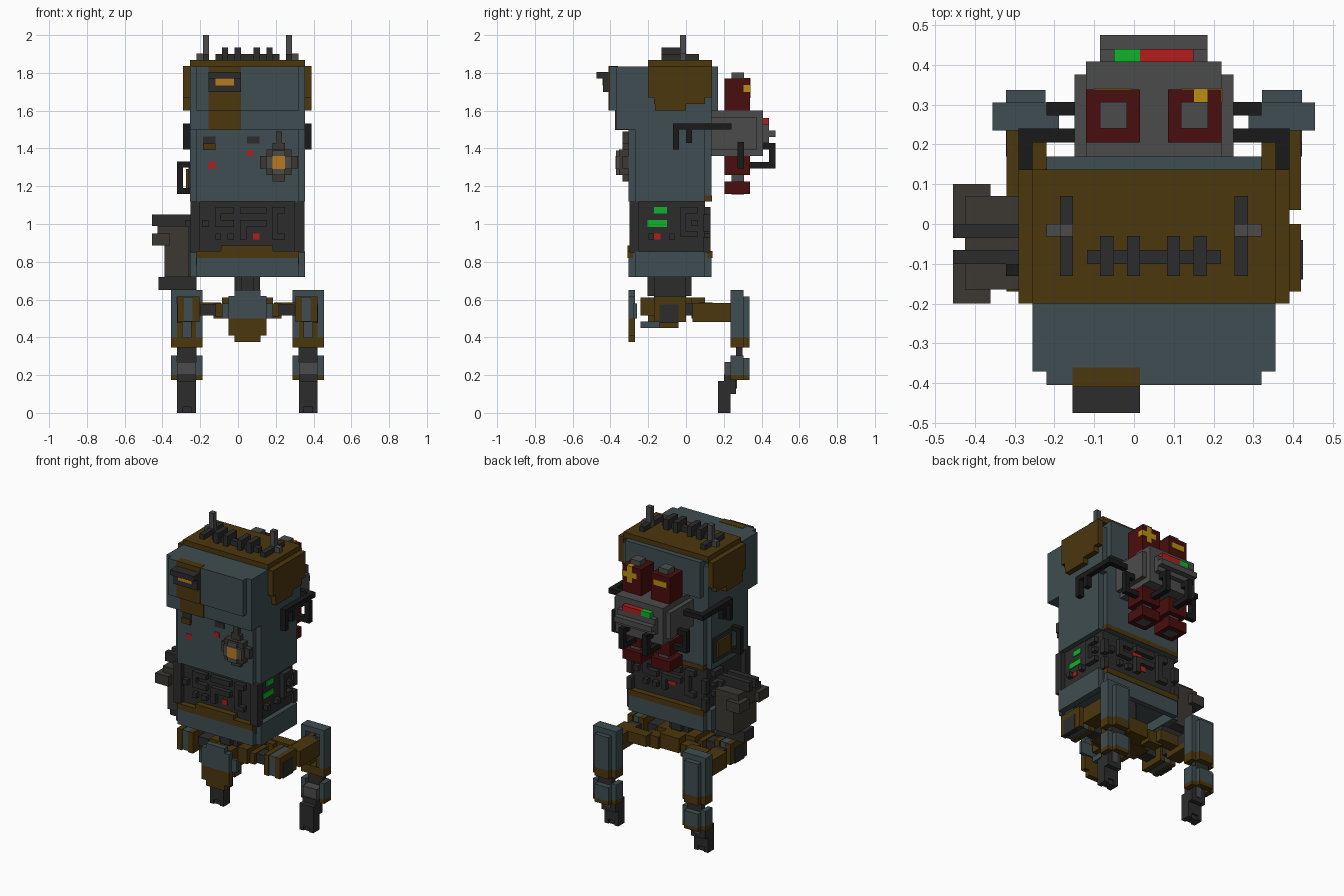
import bpy, bmesh
from mathutils import Vector

CX = 0.05  # body centre line


def mat(name, r, g, b):
    m = bpy.data.materials.new(name)
    lin = [(c / 255 / 12.92) if c < 11 else ((c / 255 + 0.055) / 1.055) ** 2.4 for c in (r, g, b)]
    m.diffuse_color = (*lin, 1)
    return m


BLUE, RUST = mat("blue_steel", 63, 77, 81), mat("rust", 75, 55, 13)
DARK, BLACK = mat("dark_iron", 44, 44, 44), mat("black_rubber", 25, 25, 25)
GREY, TAN = mat("grey_metal", 75, 75, 75), mat("worn_metal", 60, 56, 51)
RED, LAMP = mat("dark_red", 74, 13, 13), mat("red_lamp", 182, 28, 28)
GREEN, GOLD = mat("green_lamp", 14, 178, 42), mat("yellow", 186, 142, 18)
ORANGE = mat("orange_lens", 186, 122, 34)


def part(name, m, boxes, mirror=False):
    """One object from boxes given as (x0, x1, y0, y1, z0, z1)."""
    bm = bmesh.new()
    if mirror:
        boxes = boxes + [(2 * CX - b[1], 2 * CX - b[0], *b[2:]) for b in boxes]
    for x0, x1, y0, y1, z0, z1 in boxes:
        lo, hi = Vector((x0, y0, z0)), Vector((x1, y1, z1))
        for v in bmesh.ops.create_cube(bm, size=1)["verts"]:
            v.co = (lo + hi) / 2 + Vector(a * b for a, b in zip(v.co, hi - lo))
    me = bpy.data.meshes.new(name)
    bm.to_mesh(me)
    bm.free()
    me.materials.append(m)
    ob = bpy.data.objects.new(name, me)
    bpy.context.collection.objects.link(ob)
    return ob


# Torso and head shell with stepped corners
part("torso", BLUE, [(-.255, .355, -.27, .10, 1.12, 1.52), (-.22, .32, -.305, .135, 1.12, 1.52)])
part("head", BLUE, [(-.255, .355, -.37, .135, 1.5, 1.80), (-.22, .32, -.405, .17, 1.6, 1.835),
                    (-.22, .32, -.37, .135, 1.5, 1.835), (-.255, .355, -.37, .1, 1.8, 1.835)])
part("torso_rear_trim", RUST, [(-.222, .322, .10, .138, 1.12, 1.15)])
part("roof", RUST, [(-.255, .355, -.2, .137, 1.83, 1.868)])
part("side_armour", RUST, [(.355, .39, -.2, .137, 1.67, 1.836), (.355, .39, -.17, .10, 1.635, 1.67),
                           (.355, .39, -.165, 0, 1.6, 1.64)], True)

# Roof comb, rails and antennas
part("roof_comb", DARK, [(-.118, .219, -.1, -.065, 1.868, 1.9)] +
     [(x, x + .033, -.13, -.03, 1.868, 1.935) for x in (-.085, -.018, .083, .15)])
part("antenna_rails", DARK, [(.253, .286, -.13, .07, 1.868, 1.9)], True)
part("antennas", GREY, [(.253, .286, -.032, 0, 1.868, 2.0), (.253, .32, -.032, 0, 1.868, 1.902)], True)

# Face: stripe, hooded eye, round headlamp, indicators
part("face_stripe", RUST, [(-.155, .015, -.41, -.36, 1.6, 1.837), (-.155, .015, -.376, -.3, 1.498, 1.6)])
part("eye_hood", DARK, [(-.155, .015, -.475, -.4, 1.77, 1.805), (-.155, .015, -.44, -.4, 1.70, 1.77)])
part("eye", ORANGE, [(-.12, -.02, -.443, -.4, 1.733, 1.769)])
part("lamp_housing", TAN, [(.183, .25, -.335, -.3, 1.225, 1.43), (.117, .317, -.335, -.3, 1.295, 1.36),
                           (.15, .283, -.355, -.3, 1.26, 1.395), (.2, .233, -.335, -.3, 1.43, 1.49)])
part("lamp_rim", GREY, [(.183, .25, -.37, -.3, 1.26, 1.39), (.15, .283, -.37, -.3, 1.29, 1.36)])
part("lamp_lens", ORANGE, [(.183, .25, -.374, -.33, 1.29, 1.36)])
part("face_slots", DARK, [(-.185, -.12, -.309, -.29, 1.427, 1.462), (.047, .115, -.309, -.29, 1.427, 1.462)])
part("face_slot_rust", RUST, [(-.185, -.12, -.32, -.3, 1.393, 1.427)])
part("front_indicators", LAMP, [(-.155, -.12, -.308, -.29, 1.293, 1.327), (.047, .08, -.308, -.29, 1.36, 1.393),
                                (.08, .113, -.275, -.26, .918, .95)])

# Exposed machinery at the waist
part("waist_core", DARK, [(-.222, .322, -.27, .10, .82, 1.13)])
front = [(-.12, -.02, 1.055, 1.09), (-.12, -.09, .985, 1.09), (-.12, -.02, .985, 1.02), (.01, .15, 1.055, 1.09),
         (.01, .15, .985, 1.02), (.01, .045, .918, 1.0), (.18, .25, 1.055, 1.09), (.18, .213, .918, 1.09),
         (.18, .25, .918, .95), (-.19, -.155, .985, 1.02), (-.12, -.09, .918, .95), (-.055, -.02, .918, .95)]
side = [(-.03, .06, 1.055, 1.09), (-.03, 0, .93, 1.09), (-.03, .06, .93, .96), (.03, .06, .99, 1.02),
        (-.2, -.17, .918, .95), (-.09, -.06, .918, .95)]
part("waist_front_pipes", DARK, [(a, b, -.3, -.26, c, d) for a, b, c, d in front])
part("waist_rear_pipes", DARK, [(2 * CX - b, 2 * CX - a, .09, .13, c, d) for a, b, c, d in front])
part("waist_side_pipes", DARK, [(.32, .352, a, b, c, d) for a, b, c, d in side], True)
part("waist_frame", DARK, [(.3, .352, -.3, -.25, .85, 1.12), (.3, .335, .09, .13, .85, .93),
                           (.3, .335, .09, .13, .96, 1.05)], True)
part("waist_green_lamps", GREEN, [(.31, .327, -.17, -.1, 1.055, 1.09), (.31, .327, -.205, -.1, .985, 1.02)])
part("waist_red_lamps", LAMP, [(.31, .327, -.17, -.135, .918, .95), (.0, .07, .09, .105, .95, .985),
                               (.03, .1, .09, .105, 1.03, 1.06)])

# Hollow skirt under the waist
part("skirt", BLUE, [(.315, .355, -.27, .10, .72, .855), (-.22, .32, -.305, -.27, .72, .855),
                     (-.22, .32, .10, .135, .72, .855), (-.222, .322, -.28, .11, .785, .855),
                     (-.255, -.215, -.27, .10, .72, .855)])
part("skirt_trim", RUST, [(-.222, .322, -.309, -.27, .82, .857), (-.09, .185, -.309, -.27, .85, .885),
                          (-.222, .322, .10, .139, .82, .857)])

# Back generator with two canisters
part("generator", GREY, [(-.15, .25, .13, .375, 1.395, 1.565), (-.12, .22, .13, .408, 1.36, 1.6),
                         (-.085, .185, .375, .475, 1.46, 1.495), (-.085, .185, .375, .44, 1.43, 1.53)])
part("generator_red_bar", LAMP, [(.015, .15, .40, .44, 1.53, 1.562)])
part("generator_green_bar", GREEN, [(-.05, .015, .40, .44, 1.53, 1.562)])
part("canisters", RED, [(.085, .22, .205, .338, 1.59, 1.77), (.085, .22, .205, .338, 1.26, 1.37),
                        (.085, .22, .205, .338, 1.16, 1.225)], True)
part("canister_caps", GREY, [(.118, .186, .24, .306, 1.16, 1.803), (.118, .186, .24, .306, 1.155, 1.17)], True)
part("canister_plus", GOLD, [(.118, .222, .305, .341, 1.70, 1.735), (.151, .185, .305, .341, 1.667, 1.773)])
part("canister_minus", GOLD, [(-.1, -.005, .305, .341, 1.70, 1.735)])

# Hoses from torso to generator, and loops below it
part("side_hoses", BLACK, [(.355, .39, -.07, -.037, 1.395, 1.53), (.355, .39, -.07, .24, 1.5, 1.532),
                           (.25, .39, .205, .24, 1.5, 1.532), (.355, .39, 0, .033, 1.43, 1.5),
                           (.25, .32, .273, .307, 1.40, 1.435), (.287, .32, .273, .307, 1.3, 1.435),
                           (.2, .32, .273, .307, 1.295, 1.328)], True)
part("rear_hoses", BLACK, [(.118, .152, .44, .475, 1.295, 1.43), (.118, .152, .33, .475, 1.295, 1.328),
                           (.118, .152, .40, .475, 1.395, 1.43)], True)

# Left side: grab handle, hatch and equipment box
part("grab_handle", BLACK, [(-.322, -.29, -.13, -.1, 1.16, 1.33), (-.322, -.25, -.13, -.1, 1.30, 1.33),
                            (-.322, -.25, -.13, -.1, 1.16, 1.19)])
part("side_hatch", RUST, [(-.275, -.25, -.07, .06, 1.19, 1.29)])
part("hatch_frame", DARK, [(-.262, -.25, -.1, .09, 1.16, 1.32)])
part("equipment_box", TAN, [(-.39, -.26, -.165, .07, .72, .99), (-.425, -.36, -.165, .07, .885, .99),
                            (-.455, -.36, -.2, -.1, .885, .95), (-.455, -.36, .0, .10, .885, .95)])
part("equipment_box_frame", DARK, [(-.455, -.25, -.035, 0, .99, 1.05), (-.455, -.25, -.1, -.065, .99, 1.05),
                                   (-.42, -.22, -.1, 0, .65, .72), (-.28, -.22, -.13, .03, .72, 1.02)])

# Hip column and hub
part("hip_column", DARK, [(-.018, .117, -.17, 0, .6, .8), (.015, .085, -.205, .03, .62, .8)])
part("hip_hub", RUST, [(-.085, .185, -.17, .03, .515, .61), (-.018, .118, -.24, .10, .515, .61),
                       (-.118, .218, -.14, 0, .51, .58)])
part("hub_belly", BLUE, [(-.018, .118, -.24, -.14, .45, .485)])
part("hub_base", RUST, [(.015, .085, -.2, -.04, .45, .515)])
part("hip_links", DARK, [(.21, .30, -.12, -.04, .515, .575)], True)

# Hip joints: paired rust cheeks around a blue core
part("hip_joints", RUST, [(.305, .34, -.17, 0, .48, .615), (.385, .42, -.17, 0, .48, .615)], True)
part("joint_cores", BLUE, [(.338, .387, -.165, -.01, .485, .612)], True)
part("joint_caps", DARK, [(.4, .424, -.14, -.04, .475, .575)], True)
part("thigh_links", DARK, [(.32, .39, 0, .27, .515, .58)], True)
part("thigh_guards", RUST, [(.32, .42, .035, .235, .48, .582)], True)
part("hip_braces", RUST, [(.13, .23, .03, .10, .5, .58), (.19, .33, .07, .14, .515, .585)], True)

# Broken front leg: only its upper plate is left
part("front_leg_plate", BLUE, [(-.05, .15, -.305, -.27, .5, .62), (-.018, .118, -.305, -.27, .6, .65),
                               (-.085, .185, -.28, -.26, .5, .58)])
part("front_leg_plate_trim", RUST, [(-.05, .15, -.305, -.27, .41, .5), (-.018, .118, -.305, -.27, .375, .41)])

# Two rear legs: shells open to the front, shins and feet
part("leg_shells", BLUE, [(.288, .322, .235, .305, .4, .65), (.422, .455, .235, .305, .4, .65),
                          (.322, .422, .3, .337, .4, .615), (.29, .455, .235, .305, .615, .65)], True)
part("leg_shell_trim", RUST, [(.288, .455, .235, .305, .345, .4), (.322, .422, .3, .337, .345, .4),
                              (.322, .35, .24, .3, .4, .58), (.394, .422, .24, .3, .4, .58)], True)
part("knee_links", DARK, [(.32, .422, .265, .3, .2, .4)], True)
part("shins", BLUE, [(.288, .322, .235, .305, .2, .305), (.422, .455, .235, .305, .2, .305),
                     (.322, .422, .3, .337, .2, .29)], True)
part("shin_trim", RUST, [(.288, .322, .235, .305, .175, .205), (.422, .455, .235, .305, .175, .205),
                         (.322, .422, .3, .337, .175, .205)], True)
part("ankles", GREY, [(.322, .422, .205, .27, .2, .27), (.355, .39, .205, .27, .13, .24)], True)
part("feet", DARK, [(.322, .422, .2, .265, .1, .205), (.322, .422, .17, .235, .03, .17),
                    (.322, .35, .17, .235, 0, .1), (.394, .422, .17, .235, 0, .1),
                    (.35, .394, .18, .225, 0, .1)], True)
